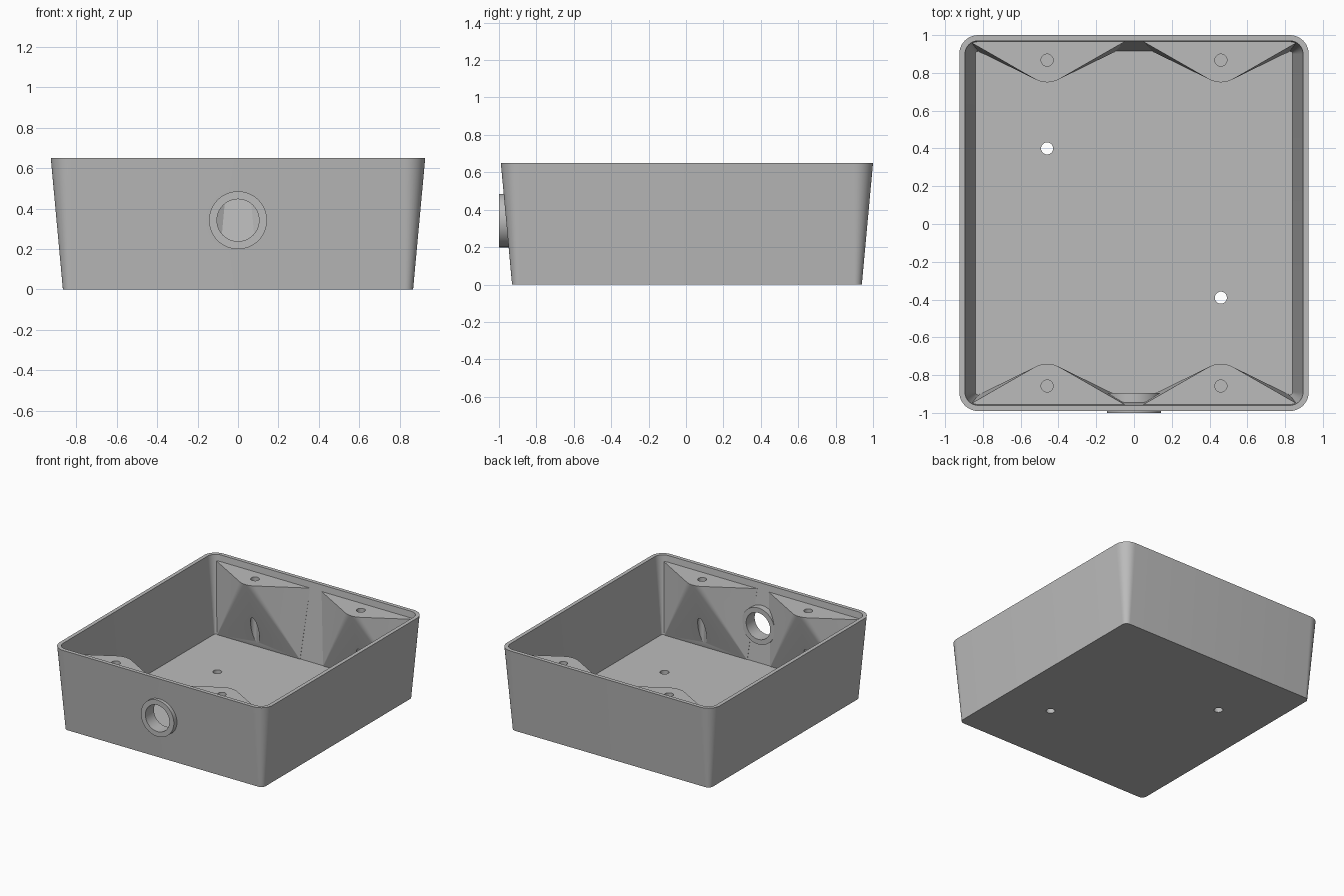
import bpy, bmesh, math

if "Cube" in bpy.data.objects:
    bpy.data.objects.remove(bpy.data.objects["Cube"])

CY = 0.005            # centre of the box in y
H = 0.65              # overall height
TAPER = 0.06 / H      # inward draft per unit of height
FLOOR = 0.05          # floor thickness
WALL = 0.03

grey = bpy.data.materials.new("grey plastic")
grey.diffuse_color = (0.5, 0.5, 0.5, 1)
grey.use_nodes = True
grey.node_tree.nodes["Principled BSDF"].inputs["Base Color"].default_value = grey.diffuse_color


def finish(bm, name):
    bmesh.ops.recalc_face_normals(bm, faces=bm.faces[:])
    me = bpy.data.meshes.new(name)
    bm.to_mesh(me)
    bm.free()
    ob = bpy.data.objects.new(name, me)
    me.materials.append(grey)
    bpy.context.collection.objects.link(ob)
    return ob


def rounded_loop(bm, z, inset, seg=10):
    """Rounded rectangle of the rim, shrunk by the inset."""
    hx, hy, r = 0.925 - inset, 0.995 - inset, 0.1 - inset
    verts = []
    for k, (sx, sy) in enumerate([(1, 1), (-1, 1), (-1, -1), (1, -1)]):
        for i in range(seg + 1):
            a = math.pi / 2 * (k + i / seg)
            verts.append(bm.verts.new((sx * (hx - r) + r * math.cos(a),
                                       CY + sy * (hy - r) + r * math.sin(a), z)))
    return verts


def cylinder(name, r, depth, loc, along_y=False, seg=32):
    bpy.ops.mesh.primitive_cylinder_add(
        vertices=seg, radius=r, depth=depth, location=loc,
        rotation=(math.pi / 2 if along_y else 0, 0, 0))
    ob = bpy.context.object
    ob.name = name
    ob.data.materials.append(grey)
    ob.hide_render = True
    return ob


def combine(body, other, op):
    mod = body.modifiers.new(op, 'BOOLEAN')
    mod.operation, mod.solver, mod.object = op, 'EXACT', other
    bpy.context.view_layer.objects.active = body
    bpy.ops.object.modifier_apply(modifier=mod.name)
    bpy.data.objects.remove(other, do_unlink=True)


# Tapered open tray: outer skin, rim, inner skin, floor
bm = bmesh.new()
loops = [rounded_loop(bm, 0, 0.06),
         rounded_loop(bm, H, 0),
         rounded_loop(bm, H, WALL),
         rounded_loop(bm, FLOOR, WALL + TAPER * (H - FLOOR))]
for a, b in zip(loops, loops[1:]):
    for i in range(len(a)):
        j = (i + 1) % len(a)
        bm.faces.new((a[i], a[j], b[j], b[i]))
bm.faces.new(loops[0])
bm.faces.new(loops[-1])
body = finish(bm, "box_body")


def screw_boss(cx, s):
    """Rounded triangular shelf that runs down to a line at the foot of the wall."""
    bm = bmesh.new()
    top, r = 0.60, 0.13
    pts = [(dx, y, top) for dx in (-0.41, 0.41) for y in (0.96, 0.968)]
    for i in range(9):
        a = math.radians(-30 + 60 * i / 8)
        pts.append((r * math.sin(a), 0.745 + r - r * math.cos(a), top))
    pts += [(dx, y, FLOOR - 0.005) for dx in (-0.36, 0.36) for y in (0.907, 0.92)]
    verts = [bm.verts.new((cx + x, CY + s * y, z)) for x, y, z in pts]
    bmesh.ops.convex_hull(bm, input=verts)
    return finish(bm, "screw_boss")


corners = [(x, s) for x in (-0.46, 0.46) for s in (-1, 1)]
for x, s in corners:
    combine(body, screw_boss(x, s), 'UNION')

# Cable collar through the front wall
combine(body, cylinder("cable_collar", 0.143, 0.105, (0, -0.9475, 0.342), True, 64), 'UNION')
combine(body, cylinder("cable_hole", 0.104, 0.4, (0, -0.9, 0.342), True, 64), 'DIFFERENCE')

# Screw holes in the bosses, stopping above the floor
for x, s in corners:
    combine(body, cylinder("screw_hole", 0.032, 0.6, (x, CY + s * 0.8625, 0.36)), 'DIFFERENCE')

# Mounting holes through the floor
for x, y in [(-0.46, 0.40), (0.46, -0.39)]:
    combine(body, cylinder("mount_hole", 0.032, 0.3, (x, y, 0)), 'DIFFERENCE')

bpy.ops.object.select_all(action='DESELECT')
body.select_set(True)
bpy.context.view_layer.objects.active = body
bpy.ops.object.shade_smooth_by_angle(angle=math.radians(20))
